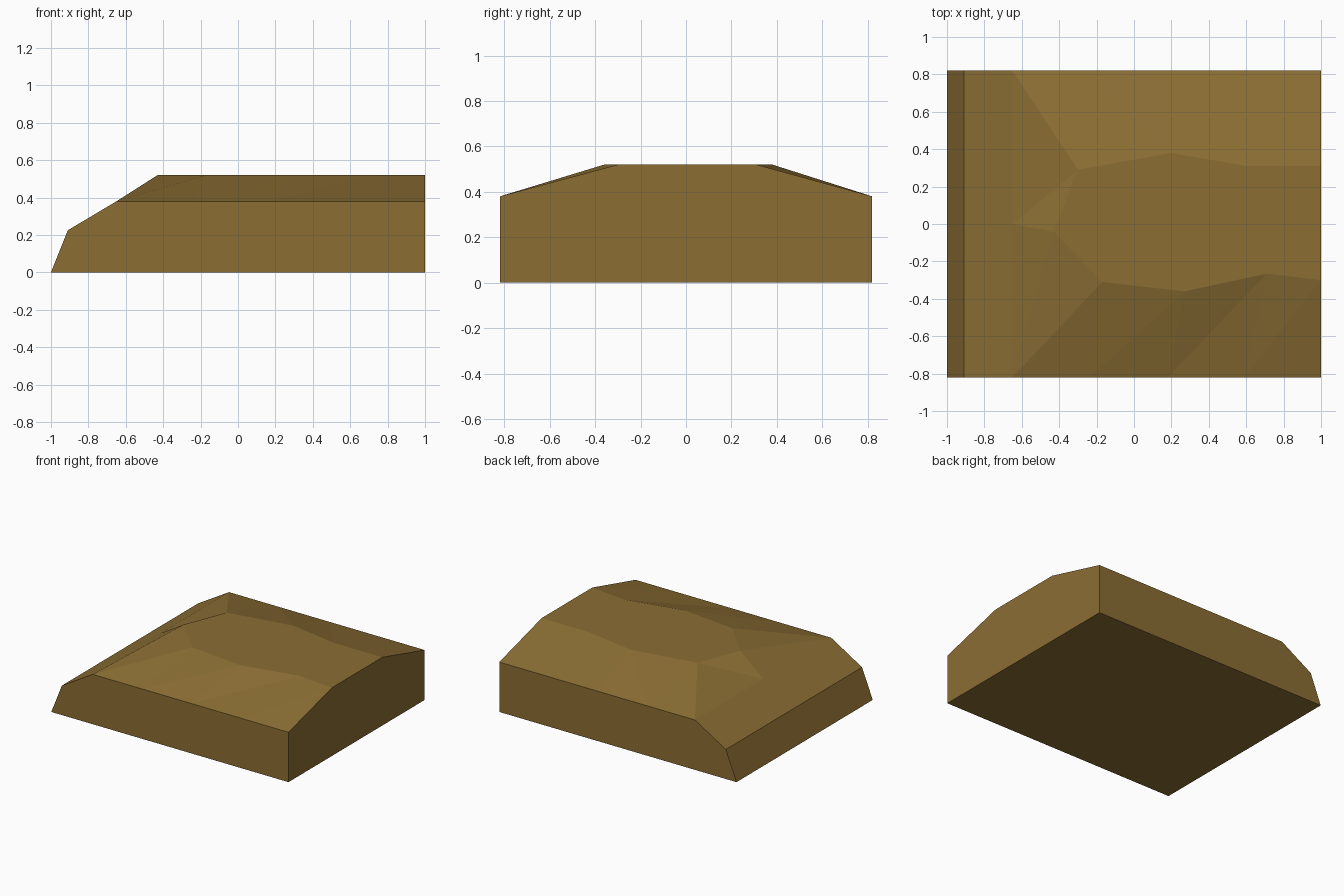
import bpy, bmesh

if "Cube" in bpy.data.objects:
    bpy.data.objects.remove(bpy.data.objects["Cube"])

W, LEDGE, TOP = 0.82, 0.38, 0.52   # half width, shoulder height, plateau height
NOSE, SHOULDER = -0.91, -0.65      # x of the bends in the sloped end

# Irregular plateau rim on the front and back sides (x, y)
front_rim = [(-0.17, -0.31), (0.27, -0.36), (0.71, -0.265), (1.0, -0.30)]
back_rim = [(-0.30, 0.29), (0.20, 0.38), (0.60, 0.31), (1.0, 0.31)]
shoulder_x = [-0.24, 0.18, 0.59, 1.0]

bm = bmesh.new()


def v(x, y, z):
    return bm.verts.new((x, y, z))


def side(s, rim_points):
    """One long side: wall, shoulder line and sloped strip up to the plateau."""
    toe, nose, corner = v(-1, s * W, 0), v(NOSE, s * W, 0.225), v(SHOULDER, s * W, LEDGE)
    base = v(1, s * W, 0)
    edge = [v(x, s * W, LEDGE) for x in shoulder_x]
    rim = [v(x, y, TOP) for x, y in rim_points]
    bm.faces.new([toe, base] + edge[::-1] + [corner, nose])
    bm.faces.new([corner, edge[0], rim[0]])
    for i in range(3):
        a, b, c, d = edge[i], edge[i + 1], rim[i + 1], rim[i]
        bm.faces.new([a, b, c])
        bm.faces.new([a, c, d])
    return toe, nose, corner, base, edge, rim


f_toe, f_nose, f_corner, f_base, f_edge, f_rim = side(-1, front_rim)
b_toe, b_nose, b_corner, b_base, b_edge, b_rim = side(1, back_rim)
mid, peak = v(SHOULDER, 0.0, LEDGE), v(-0.43, -0.04, TOP)

for loop in (
    [f_toe, f_base, b_base, b_toe],                                       # underside
    [f_base, b_base, b_edge[-1], b_rim[-1], f_rim[-1], f_edge[-1]],       # flat end
    [f_toe, b_toe, b_nose, f_nose],                                       # steep toe
    [f_nose, b_nose, b_corner, mid, f_corner],                            # lower slope
    [f_corner, mid, peak], [f_corner, peak, f_rim[0]],                    # upper slope
    [b_corner, mid, b_rim[0]], [mid, peak, b_rim[0]],
    [peak] + f_rim + b_rim[::-1],                                         # plateau
):
    bm.faces.new(loop)

bmesh.ops.recalc_face_normals(bm, faces=bm.faces[:])
mesh = bpy.data.meshes.new("earth_mound")
bm.to_mesh(mesh)
bm.free()

earth = bpy.data.materials.new("earth brown")
earth.diffuse_color = (0.26, 0.155, 0.034, 1)
earth.use_nodes = True
earth.node_tree.nodes["Principled BSDF"].inputs["Base Color"].default_value = earth.diffuse_color
mesh.materials.append(earth)
mound = bpy.data.objects.new("earth_mound", mesh)
bpy.context.collection.objects.link(mound)
